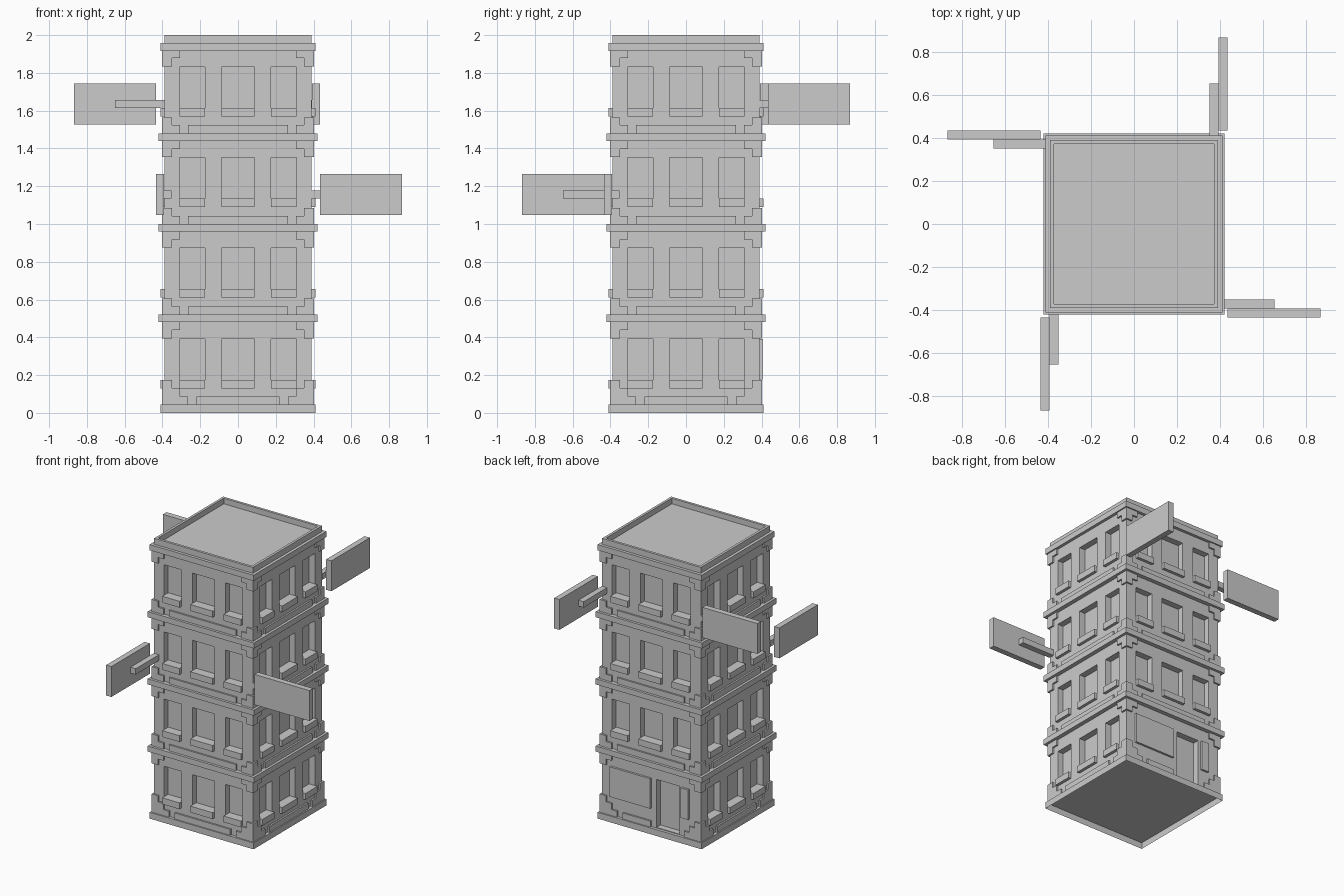
import bpy, bmesh
from mathutils import Matrix
from math import pi

if "Cube" in bpy.data.objects:
    bpy.data.objects.remove(bpy.data.objects["Cube"])

WALL = 0.39
GLASS = 0.345                        # depth plane of the recessed windows
WINDOWS = [(-0.31, -0.175), (-0.088, 0.088), (0.175, 0.31)]
FLOORS = [0.0, 0.48, 0.96, 1.44]


def boxes(name, items):
    """One object from boxes (side, x0, x1, out0, out1, z0, z1); side 0 front, 1 right, 2 back, 3 left."""
    bm = bmesh.new()
    for side, x0, x1, o0, o1, z0, z1 in items:
        m = (Matrix.Rotation(side * pi / 2, 4, 'Z')
             @ Matrix.Translation(((x0 + x1) / 2, -(o0 + o1) / 2, (z0 + z1) / 2))
             @ Matrix.Diagonal((x1 - x0, o1 - o0, z1 - z0, 1)))
        bmesh.ops.create_cube(bm, size=1, matrix=m)
    return finish(name, bm)


def ring(name, profile):
    """Sweep an open (half width, z) profile around the square plan."""
    bm = bmesh.new()
    loops = [[bm.verts.new((sx * r, sy * r, z)) for sx, sy in ((-1, -1), (1, -1), (1, 1), (-1, 1))]
             for r, z in profile]
    for a, b in zip(loops, loops[1:]):
        for i in range(4):
            j = (i + 1) % 4
            bm.faces.new((a[i], a[j], b[j], b[i]))
    return finish(name, bm)


def finish(name, bm):
    me = bpy.data.meshes.new(name)
    bm.to_mesh(me)
    bm.free()
    ob = bpy.data.objects.new(name, me)
    bpy.context.collection.objects.link(ob)
    return ob


# Collect window recesses, sills, corner blocks and skirting strips per side and floor
cuts, sills, quoins, strips = [], [], [], []
for side in range(4):
    for f, z in enumerate(FLOORS):
        entrance = side == 2 and f == 0
        if not entrance:
            for x0, x1 in WINDOWS:
                cuts.append((side, x0, x1, GLASS, 0.5, z + 0.13, z + 0.392))
                sills.append((side, x0, x1, GLASS, 0.411, z + 0.13, z + 0.175))
        # stepped corner blocks: (inner edge, outer edge, bottom, top)
        steps = [(0.35, 0.402, z + 0.395, z + 0.48), (0.307, 0.35, z + 0.438, z + 0.48)]
        if f == 0:
            steps += [(0.35, 0.402, 0.045, 0.175), (0.307, 0.35, 0.045, 0.132),
                      (0.265, 0.307, 0.045, 0.088)]
        else:
            steps += [(0.35, 0.402, z + 0.04, z + 0.125), (0.307, 0.35, z + 0.04, z + 0.083)]
        for a, b, z0, z1 in steps:
            quoins.append((side, a, b, WALL, 0.402, z0, z1))
            quoins.append((side, -b, -a, WALL, 0.402, z0, z1))
        if entrance:
            strips.append((side, -0.22, 0.0, WALL, 0.402, 0.045, 0.088))
        elif f == 0:
            strips.append((side, -0.22, 0.22, WALL, 0.402, 0.045, 0.088))
        else:
            strips.append((side, -0.265, 0.265, WALL, 0.402, z + 0.04, z + 0.083))

# Door recess at the back and sunken roof
cuts.append((2, 0.04, 0.22, GLASS, 0.5, 0.05, 0.392))
cuts.append((0, -0.372, 0.372, -0.372, 0.372, 1.96, 2.1))

# Tower body with recesses cut out
body = boxes("tower_walls", [(0, -WALL, WALL, -WALL, WALL, 0.045, 2.0)])
cutter = boxes("recess_cutter", cuts)
cutter.hide_render = True
mod = body.modifiers.new("recesses", 'BOOLEAN')
mod.operation = 'DIFFERENCE'
mod.solver = 'EXACT'
mod.object = cutter
bpy.context.view_layer.objects.active = body
body.select_set(True)
bpy.ops.object.modifier_apply(modifier=mod.name)
bpy.data.objects.remove(cutter)

boxes("window_sills", sills)
boxes("corner_blocks", quoins)
boxes("skirting_strips", strips)

# Base, floor bands and cornice
ring("base", [(0.411, 0), (0.411, 0.045), (WALL, 0.045)])
for n, z in enumerate(FLOORS[1:]):
    ring(f"floor_band_{n + 1}", [(WALL, z), (0.42, z), (0.42, z + 0.04), (WALL, z + 0.04)])
ring("cornice", [(WALL, 1.917), (0.411, 1.917), (0.411, 1.958), (WALL, 1.958)])

# Entrance panels beside the door
boxes("shop_panel", [(2, -0.32, 0.0, WALL, 0.405, 0.178, 0.392)])
boxes("door_side_panel", [(2, 0.24, 0.30, WALL, 0.405, 0.178, 0.392)])

# Hanging sign boards on poles: low on front and right, high on back and left
for side, z in enumerate((1.048, 1.048, 1.527, 1.527)):
    boxes(f"sign_board_{side}", [(side, -0.434, -0.393, 0.434, 0.868, z, z + 0.217)])
    boxes(f"sign_pole_{side}", [(side, -0.393, -0.352, WALL, 0.652, z + 0.088, z + 0.13)])
